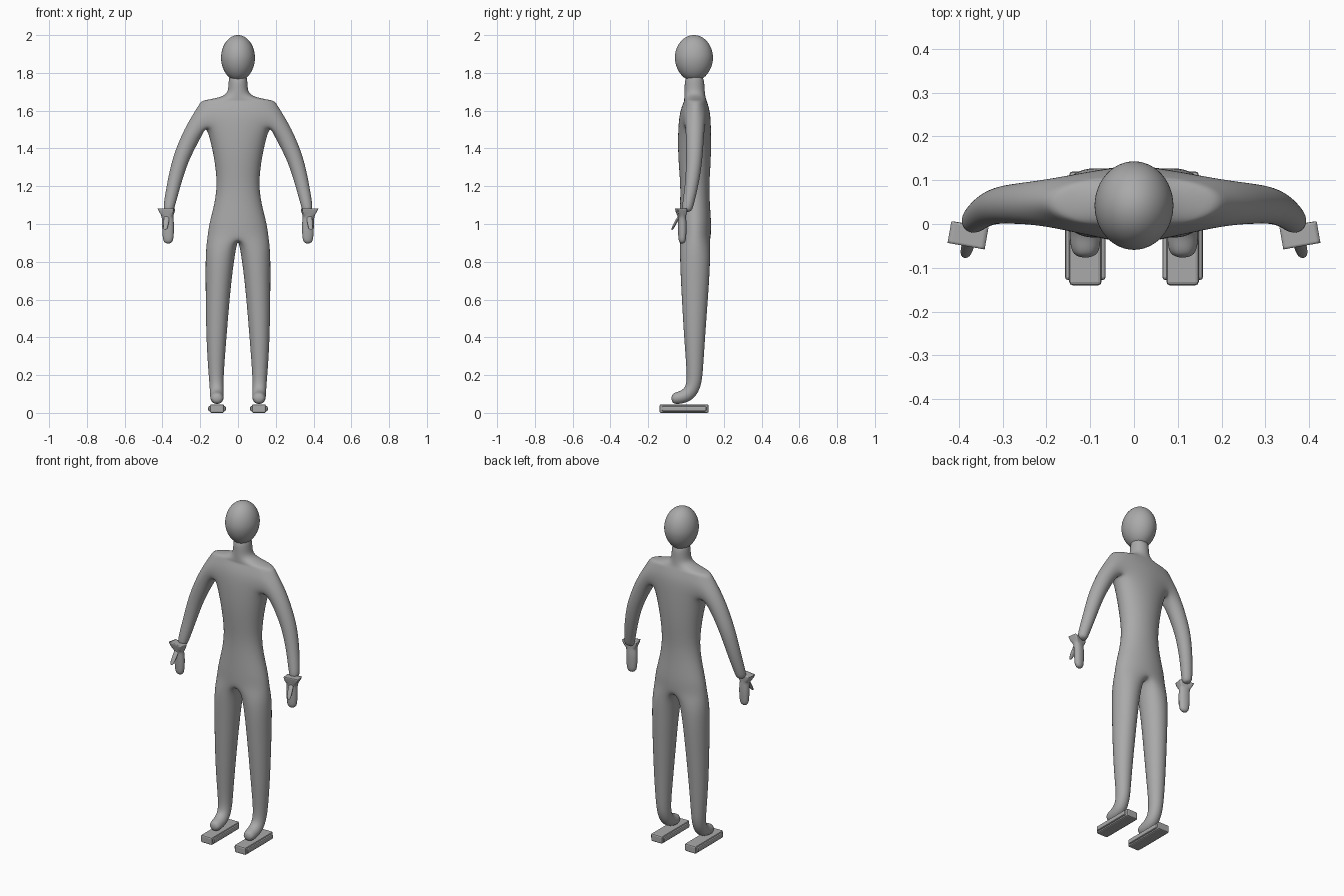
import bpy
import bmesh
from math import sin, cos, pi, radians
from mathutils import Vector, Matrix

if "Cube" in bpy.data.objects:
    bpy.data.objects.remove(bpy.data.objects["Cube"], do_unlink=True)

# One plain grey for the whole figure
grey = bpy.data.materials.new("mannequin_grey")
grey.use_nodes = True
GREY = (0.4, 0.4, 0.4, 1)
grey.diffuse_color = GREY
grey.node_tree.nodes["Principled BSDF"].inputs["Base Color"].default_value = GREY


def finish(name, bm, mirror=True, subdiv=0, bevel=0.0, smooth=True):
    bmesh.ops.recalc_face_normals(bm, faces=bm.faces[:])
    mesh = bpy.data.meshes.new(name)
    bm.to_mesh(mesh)
    bm.free()
    mesh.materials.append(grey)
    for p in mesh.polygons:
        p.use_smooth = smooth
    ob = bpy.data.objects.new(name, mesh)
    bpy.context.collection.objects.link(ob)
    if bevel:
        mod = ob.modifiers.new("bevel", 'BEVEL')
        mod.width = bevel
        mod.segments = 2
    if mirror:
        ob.modifiers.new("mirror", 'MIRROR')
    if subdiv:
        mod = ob.modifiers.new("subdivision", 'SUBSURF')
        mod.levels = mod.render_levels = subdiv
    return ob


def bridge(bm, a, b, closed=True):
    """Quads between two rings of vertices."""
    n = len(a)
    for i in range(n if closed else n - 1):
        j = (i + 1) % n
        bm.faces.new((a[i], a[j], b[j], b[i]))


def extend(bm, start, rings):
    """Continue from a vertex ring through rings of points and cap the end."""
    for pts in rings:
        ring = [bm.verts.new(p) for p in pts]
        bridge(bm, start, ring)
        start = ring
    bm.faces.new(start)


def oval(center, u, v, n):
    """Ring of n points, u and v being the two half axes."""
    c = Vector(center)
    return [c + Vector(u) * cos(2 * pi * i / n) + Vector(v) * sin(2 * pi * i / n)
            for i in range(n)]


# ---- Body: half cage for trunk, arm and leg, mirrored and subdivided ----
bm = bmesh.new()
crease = bm.edges.layers.float.new("crease_edge")

# Trunk rings: height, half width, front y, back y, squareness
trunk = [
    (1.80, .050, -.005, .095, .71),
    (1.72, .050, -.008, .098, .71),
    (1.675, .062, -.010, .102, .71),
    (1.652, .190, -.010, .110, .80),
    (1.60, .185, -.032, .128, .80),
    (1.52, .165, -.042, .133, .78),
    (1.40, .137, -.044, .134, .72),
    (1.30, .120, -.038, .130, .71),
    (1.20, .112, -.030, .123, .71),
    (1.10, .127, -.032, .127, .71),
    (1.00, .155, -.036, .135, .71),
    (0.93, .164, -.036, .132, .71),
]
FIT = 1.09            # cage swell, since subdivision shrinks it
grid = []
for z, w, front, back, sq in trunk:
    mid, depth = (front + back) / 2, (back - front) / 2 * FIT
    grid.append([bm.verts.new((w * FIT * fx, mid + depth * fy, z))
                 for fx, fy in ((0, -1), (sq, -.72), (1, 0), (sq, .72), (0, 1))])

SH = 3                # shoulder ring
for r in range(len(grid) - 1):
    for j in range(4):
        if r in (SH, SH + 1) and j in (1, 2):
            continue  # arm opening
        a, b = grid[r], grid[r + 1]
        bm.faces.new((a[j], a[j + 1], b[j + 1], b[j]))
bm.faces.new(grid[0])

# Arm, grown from the opening
a, b, c = grid[SH:SH + 3]
opening = [a[2], a[1], b[1], c[1], c[2], c[3], b[3], a[3]]
arm_path = [  # x, y, z, radius
    (.228, .048, 1.505, .050),
    (.275, .046, 1.410, .046),
    (.312, .043, 1.320, .042),
    (.342, .030, 1.200, .036),
    (.364, .010, 1.100, .031),
    (.370, .004, 1.062, .025),
]
arm_rings = []
for i, (x, y, z, r) in enumerate(arm_path):
    p, q = arm_path[max(i - 1, 0)], arm_path[min(i + 1, len(arm_path) - 1)]
    d = Vector((q[0] - p[0], 0, q[2] - p[2])).normalized()
    r *= FIT
    arm_rings.append(oval((x, y, z), (-d.z * r, 0, d.x * r), (0, -r, 0), 8))
extend(bm, opening, arm_rings)
bm.verts.remove(b[2])

# Leg and foot, grown from the lower trunk ring and a crotch vertex
hip = grid[-1]
crotch = bm.verts.new((0, .048, .925))
leg_start = [hip[2], hip[3], hip[4], crotch, hip[0], hip[1]]
leg_path = [  # x, y, z, half width, half depth, forward tilt
    (.093, .048, .85, .079, .082, 0),
    (.104, .048, .70, .068, .076, 0),
    (.115, .045, .40, .054, .056, 0),
    (.116, .047, .22, .041, .043, 0),
    (.114, .042, .15, .037, .040, 12),
    (.112, .018, .10, .036, .040, 48),
    (.111, -.03, .079, .036, .034, 80),
    (.111, -.08, .075, .031, .029, 90),
]
HEX = 1.19
leg_rings = []
for x, y, z, rx, ry, tilt in leg_path:
    t = radians(tilt)
    leg_rings.append(oval((x, y, z), (rx * HEX, 0, 0),
                          (0, ry * HEX * cos(t), -ry * HEX * sin(t)), 6))
extend(bm, leg_start, leg_rings)

# Firm shoulder ridge
for j in range(4):
    e = bm.edges.get((grid[SH][j], grid[SH][j + 1]))
    if e:
        e[crease] = 0.5
finish("body", bm, subdiv=3)

# ---- Head: smooth egg ----
bm = bmesh.new()
bmesh.ops.create_uvsphere(bm, u_segments=48, v_segments=32, radius=1)
for v in bm.verts:
    taper = 1 + .05 * min(v.co.z, 0)
    v.co = (v.co.x * .09 * taper, .042 + v.co.y * .101 * taper, 1.878 + v.co.z * .122)
finish("head", bm, mirror=False)

# ---- Hands: mitten with a sharp flared cuff ----
bm = bmesh.new()
crease = bm.edges.layers.float.new("crease_edge")
turn = Matrix.Rotation(radians(10), 3, 'Z')


def rectangle(x, y, z, w, d):
    return [Vector((x, y, z)) + turn @ Vector((sx * w, sy * d, 0))
            for sx, sy in ((-1, -1), (1, -1), (1, 1), (-1, 1))]


cuff = [bm.verts.new(p) for p in rectangle(.379, -.026, 1.082, .043, .025)]
top = bm.faces.new(cuff)
extend(bm, cuff, [rectangle(*r) for r in (
    (.373, -.022, 1.04, .032, .023),
    (.370, -.020, 1.00, .035, .025),
    (.370, -.020, .94, .033, .023),
    (.370, -.020, .893, .026, .019),
)])
for v in cuff:
    for e in v.link_edges:
        e[crease] = 1.0
finish("hands", bm, subdiv=3)

# Thumbs
bm = bmesh.new()
rings = [oval(c, (r, 0, 0), (0, r * .8, r * .5), 6) for c, r in (
    ((.376, -.030, 1.055), .016),
    ((.379, -.048, 1.02), .018),
    ((.383, -.064, .99), .016),
    ((.386, -.073, .968), .011),
)]
root = [bm.verts.new(p) for p in rings[0]]
bm.faces.new(root)
extend(bm, root, rings[1:])
finish("thumbs", bm, subdiv=2)


# ---- Soles: a long narrow slab through a wider, shorter one ----
def slab(name, x, y, z, sx, sy, sz, bevel):
    bm = bmesh.new()
    bmesh.ops.create_cube(bm, size=1)
    bmesh.ops.scale(bm, vec=(sx, sy, sz), verts=bm.verts)
    bmesh.ops.translate(bm, vec=(x, y, z), verts=bm.verts)
    finish(name, bm, bevel=bevel, smooth=False)


slab("sole_cores", .111, -.01, .0225, .074, .26, .045, .008)
slab("sole_rims", .111, -.01, .0225, .093, .236, .028, .007)
